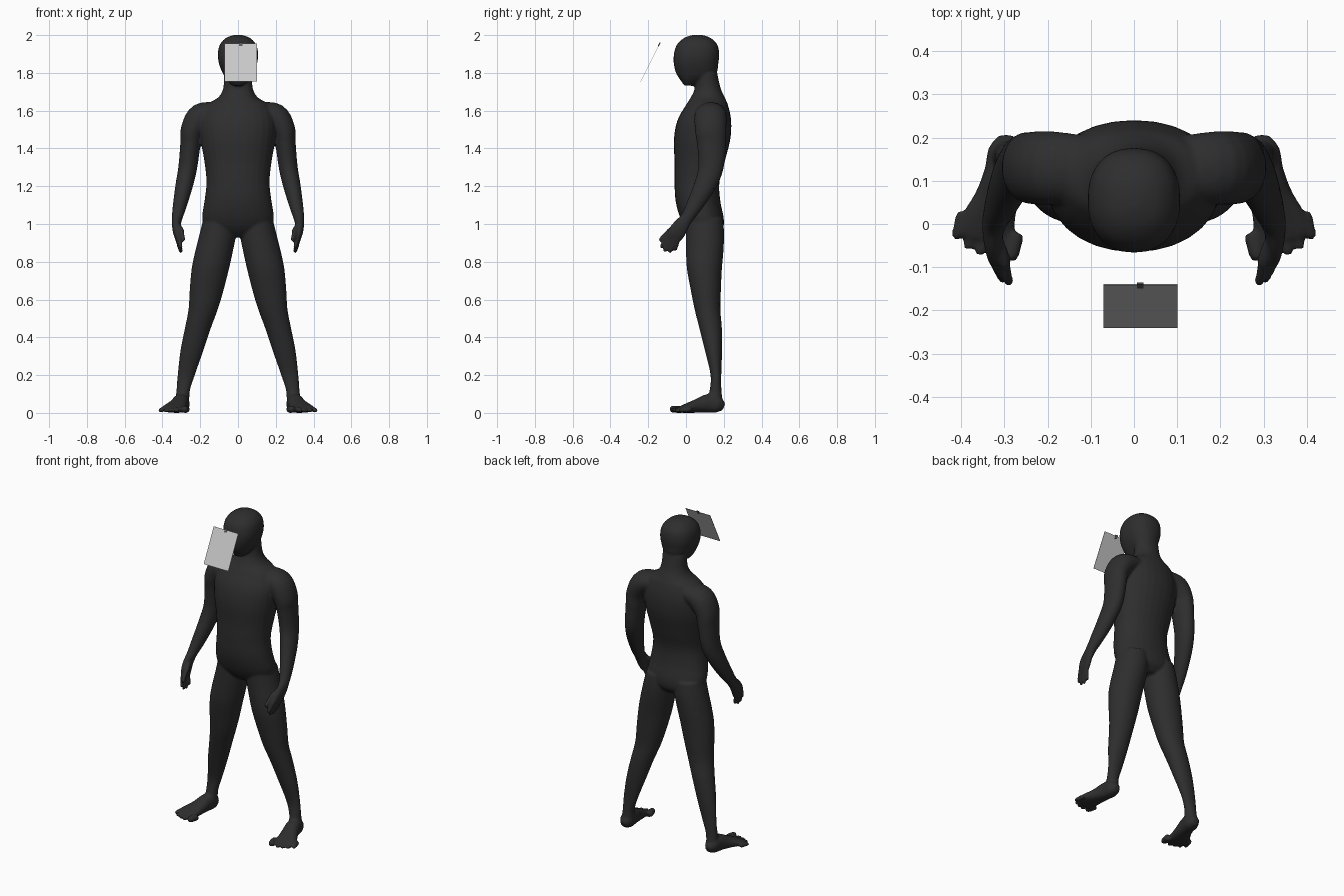
import bpy, bmesh, math
from mathutils import Vector


def material(name, value):
    m = bpy.data.materials.new(name)
    m.diffuse_color = (value, value, value, 1)
    return m


skin = material("charcoal", 0.027)
paper = material("light grey", 0.58)
dark = material("dark grey", 0.1)

SIDES = 28


def smooth_path(keys, steps):
    """Catmull-Rom through (x, y, z, radius a, radius b) keys."""
    k = [Vector(p) for p in keys]
    out = []
    for i in range(len(k) - 1):
        p0, p1, p2, p3 = k[max(i - 1, 0)], k[i], k[i + 1], k[min(i + 2, len(k) - 1)]
        for s in range(steps):
            t = s / steps
            out.append(0.5 * (2 * p1 + (p2 - p0) * t + (2 * p0 - 5 * p1 + 4 * p2 - p3) * t * t
                              + (3 * p1 - p0 - 3 * p2 + p3) * t ** 3))
    return out + [k[-1]]


def loft(bm, keys, ref, flat=False, power=2.0, side=1, steps=4):
    """Skin rounded sections along a path; radius a follows ref."""
    path = smooth_path(keys, steps)
    rings = []
    for i, p in enumerate(path):
        c = p.xyz if hasattr(p, "xyz") and len(p) == 3 else Vector(p[:3])
        q0, q1 = path[max(i - 1, 0)], path[min(i + 1, len(path) - 1)]
        t = Vector((0, 0, 1)) if flat else (Vector(q1[:3]) - Vector(q0[:3])).normalized()
        u = Vector(ref)
        u = (u - t * u.dot(t)).normalized()
        v = t.cross(u)
        ring = []
        for j in range(SIDES):
            an = 2 * math.pi * j / SIDES
            ca, sa = math.cos(an), math.sin(an)
            co = c + u * math.copysign(abs(ca) ** (2 / power), ca) * p[3] \
                   + v * math.copysign(abs(sa) ** (2 / power), sa) * p[4]
            ring.append(bm.verts.new((co.x * side, co.y, max(co.z, 0.0))))
        rings.append(ring)
    for r0, r1 in zip(rings, rings[1:]):
        for j in range(SIDES):
            n = (j + 1) % SIDES
            bm.faces.new((r0[j], r0[n], r1[n], r1[j]))
    bm.faces.new(rings[0][::-1])
    bm.faces.new(rings[-1])


def level(rows):
    """(z, x, half width, front y, back y) to horizontal sections."""
    return [(x, (f + b) / 2, z, w, (b - f) / 2) for z, x, w, f, b in rows]


def digit(bm, base, tip, r, side):
    """Rounded finger or toe."""
    a, b = Vector(base), Vector(tip)
    keys = [(*a.lerp(b, t), r * s, r * s) for t, s in
            ((0, 1), (0.5, 1), (0.85, 0.9), (0.97, 0.6), (1, 0.25))]
    loft(bm, keys, (1, 0, 0), side=side, steps=2)


bm = bmesh.new()

# Head
loft(bm, level([
    (1.732, 0, 0.03, -0.008, 0.04), (1.765, 0, 0.06, -0.032, 0.10),
    (1.80, 0, 0.082, -0.053, 0.16), (1.85, 0, 0.101, -0.065, 0.171),
    (1.90, 0, 0.107, -0.064, 0.176), (1.95, 0, 0.096, -0.048, 0.166),
    (1.985, 0, 0.064, -0.01, 0.13), (2.001, 0, 0.02, 0.035, 0.085)]),
    (1, 0, 0), flat=True, power=2.3)

# Neck and torso
loft(bm, level([
    (1.80, 0, 0.075, 0.055, 0.165), (1.72, 0, 0.078, 0.047, 0.183),
    (1.67, 0, 0.105, 0.025, 0.205), (1.63, 0, 0.165, 0.0, 0.222),
    (1.55, 0, 0.20, -0.045, 0.239), (1.45, 0, 0.198, -0.064, 0.235),
    (1.33, 0, 0.178, -0.061, 0.205), (1.22, 0, 0.167, -0.061, 0.177),
    (1.12, 0, 0.178, -0.055, 0.182), (1.03, 0, 0.190, -0.03, 0.20),
    (0.97, 0, 0.165, 0.005, 0.195), (0.93, 0, 0.07, 0.05, 0.16)]),
    (1, 0, 0), flat=True, power=2.1)

for side in (-1, 1):
    # Leg
    loft(bm, level([
        (1.03, 0.095, 0.088, 0.0, 0.195), (0.95, 0.106, 0.097, 0.0, 0.202),
        (0.85, 0.128, 0.10, 0.0, 0.198), (0.76, 0.147, 0.099, 0.005, 0.19),
        (0.65, 0.166, 0.09, 0.025, 0.185), (0.55, 0.184, 0.078, 0.045, 0.182),
        (0.45, 0.212, 0.069, 0.07, 0.19), (0.33, 0.244, 0.061, 0.10, 0.191),
        (0.20, 0.274, 0.046, 0.13, 0.187), (0.12, 0.290, 0.036, 0.125, 0.188),
        (0.05, 0.296, 0.038, 0.11, 0.195)]),
        (1, 0, 0), flat=True, side=side)

    # Foot and toes
    loft(bm, [(0.296, 0.20, 0.03, 0.02, 0.02), (0.297, 0.17, 0.042, 0.04, 0.042),
              (0.303, 0.12, 0.05, 0.043, 0.05), (0.318, 0.06, 0.037, 0.05, 0.037),
              (0.338, 0.0, 0.024, 0.064, 0.024), (0.346, -0.035, 0.017, 0.066, 0.016)],
         (1, 0, 0), side=side, power=2.3)
    for x, y, r in ((0.288, -0.085, 0.020), (0.328, -0.082, 0.014), (0.358, -0.073, 0.0135),
                    (0.386, -0.06, 0.013), (0.413, -0.037, 0.0125)):
        digit(bm, (x - 0.015, y + 0.065, 0.018), (x, y, r), r, side)

    # Arm and palm
    loft(bm, [(0.11, 0.13, 1.595, 0.075, 0.05), (0.195, 0.13, 1.57, 0.085, 0.07),
              (0.241, 0.13, 1.50, 0.083, 0.062), (0.252, 0.135, 1.42, 0.076, 0.054),
              (0.266, 0.132, 1.30, 0.067, 0.05), (0.286, 0.098, 1.20, 0.057, 0.046),
              (0.310, 0.04, 1.09, 0.043, 0.036), (0.323, 0.003, 1.03, 0.034, 0.028),
              (0.327, -0.03, 0.985, 0.043, 0.022), (0.324, -0.055, 0.945, 0.046, 0.017),
              (0.318, -0.07, 0.92, 0.036, 0.012)],
         (0, 1, 0), side=side)

    # Fingers and thumb
    for base, tip in (((-0.092, 0.945), (-0.135, 0.872)), ((-0.078, 0.93), (-0.114, 0.850)),
                      ((-0.058, 0.92), (-0.088, 0.846)), ((-0.040, 0.925), (-0.058, 0.858))):
        digit(bm, (0.322, *base), (0.300, *tip), 0.0115, side)
    digit(bm, (0.318, -0.04, 0.99), (0.295, -0.10, 0.955), 0.017, side)
    digit(bm, (0.300, -0.088, 0.965), (0.288, -0.142, 0.91), 0.0125, side)

bmesh.ops.recalc_face_normals(bm, faces=bm.faces[:])
me = bpy.data.meshes.new("body")
bm.to_mesh(me)
bm.free()
me.materials.append(skin)
body = bpy.data.objects.new("body", me)
bpy.context.collection.objects.link(body)

# Fuse the parts into one soft skin
rm = body.modifiers.new("fuse", 'REMESH')
rm.mode = 'VOXEL'
rm.voxel_size = 0.007
rm.use_smooth_shade = True
sm = body.modifiers.new("soften", 'SMOOTH')
sm.factor = 0.5
sm.iterations = 6


def plate(name, size, loc, tilt, mat):
    bpy.ops.mesh.primitive_cube_add(size=1, location=loc, rotation=(tilt, 0, 0))
    ob = bpy.context.object
    ob.name = name
    ob.scale = size
    ob.data.materials.append(mat)


# Tilted sheet held before the face, with a small clip on its top edge
tilt = -math.atan2(0.10, 0.20)
plate("sheet", (0.172, 0.002, 0.224), (0.015, -0.19, 1.855), tilt, paper)
plate("clip", (0.016, 0.005, 0.022), (0.0145, -0.142, 1.951), tilt, dark)
